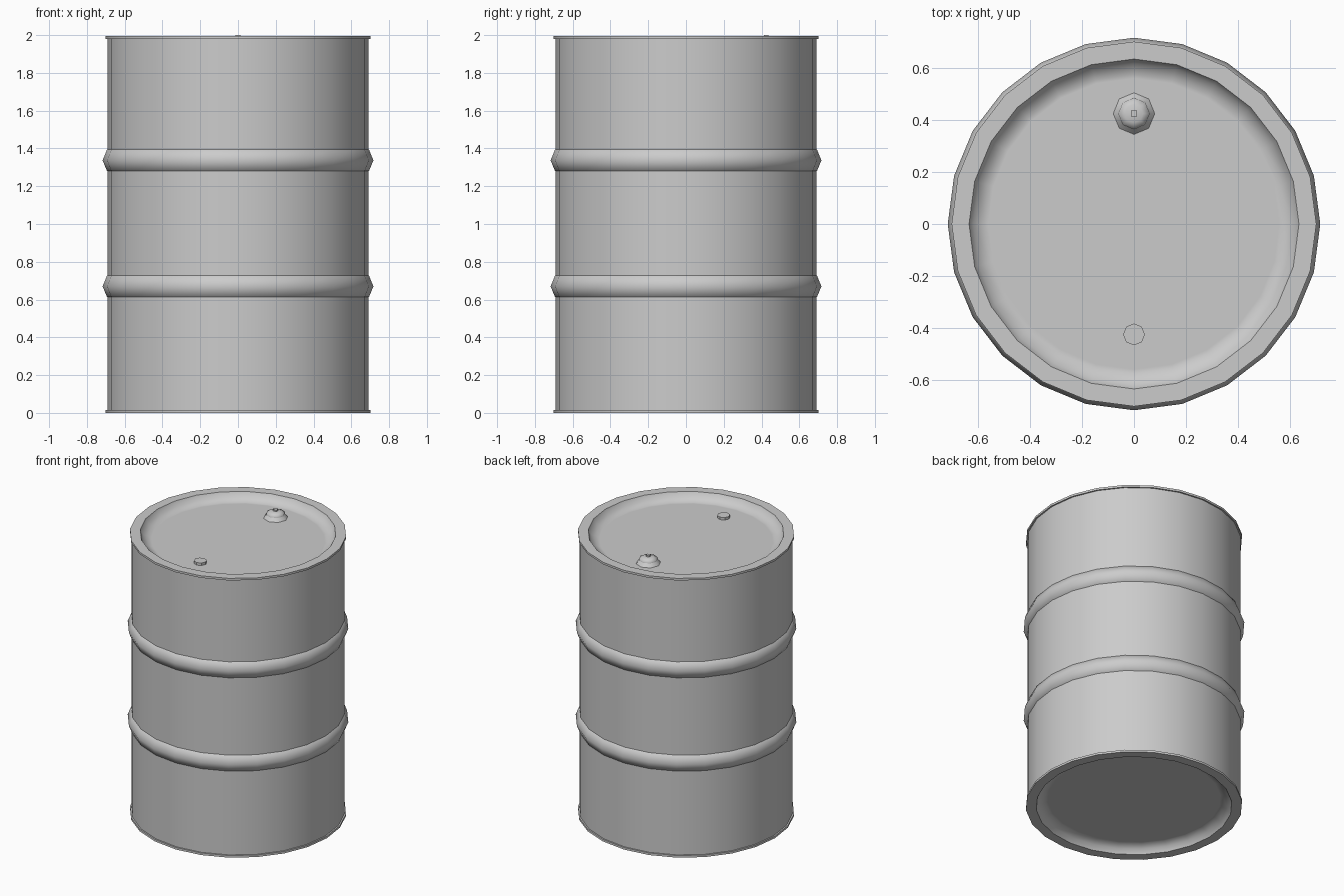
import bpy, bmesh
from math import sin, cos, pi, radians

if "Cube" in bpy.data.objects:
    bpy.data.objects.remove(bpy.data.objects["Cube"], do_unlink=True)

steel = bpy.data.materials.new("grey_steel")
steel.use_nodes = True
steel.diffuse_color = (0.6, 0.6, 0.6, 1)
steel.node_tree.nodes["Principled BSDF"].inputs["Base Color"].default_value = (0.6, 0.6, 0.6, 1)


def finish(obj, angle):
    """Assign the material and smooth the shallow edges."""
    obj.data.materials.append(steel)
    bpy.ops.object.select_all(action='DESELECT')
    obj.select_set(True)
    bpy.context.view_layer.objects.active = obj
    bpy.ops.object.shade_smooth_by_angle(angle=radians(angle))


def lathe(name, profile, sides, y=0.0, turn=0.0, angle=42):
    """Spin a bottom-to-top (radius, z) profile and cap both ends."""
    bm = bmesh.new()
    rings = []
    for r, z in profile:
        angles = [turn + 2 * pi * i / sides for i in range(sides)]
        rings.append([bm.verts.new((r * cos(a), y + r * sin(a), z)) for a in angles])
    for low, high in zip(rings, rings[1:]):
        for i in range(sides):
            j = (i + 1) % sides
            bm.faces.new((low[i], low[j], high[j], high[i]))
    bm.faces.new(rings[0][::-1])
    bm.faces.new(rings[-1])
    mesh = bpy.data.meshes.new(name)
    bm.to_mesh(mesh)
    bm.free()
    obj = bpy.data.objects.new(name, mesh)
    bpy.context.collection.objects.link(obj)
    finish(obj, angle)


SIDES, TOP, FLOOR = 24, 1.995, 1.942

# Drum shell: recessed end, rim and wall, mirrored for the bottom
upper = [(0.692, 1.98), (0.702, 1.98), (0.702, TOP), (0.635, TOP),
         (0.618, 1.962), (0.575, FLOOR), (0.56, FLOOR)]
lower = [(r, TOP - z) for r, z in reversed(upper)]
lathe("drum_shell", lower + upper, SIDES)

# Rolling hoops
for name, z in (("lower_hoop", 0.67), ("upper_hoop", 1.337)):
    bpy.ops.mesh.primitive_torus_add(major_segments=SIDES, minor_segments=8,
                                     major_radius=0.637, minor_radius=0.08, location=(0, 0, z))
    hoop = bpy.context.object
    hoop.name = name
    finish(hoop, 60)

# Large bung with a flared collar, domed cap and square key
lathe("bung_collar", [(0.08, FLOOR), (0.058, 1.968)], 8, y=0.425, angle=50)
lathe("bung_cap", [(0.062, 1.966), (0.06, 1.978), (0.035, 1.99)], 8, y=0.425, angle=60)
lathe("bung_key", [(0.017, 1.985), (0.017, 2.0)], 4, y=0.425, turn=pi / 4)

# Small vent plug
lathe("vent_plug", [(0.042, FLOOR), (0.042, 1.96)], 8, y=-0.425)
